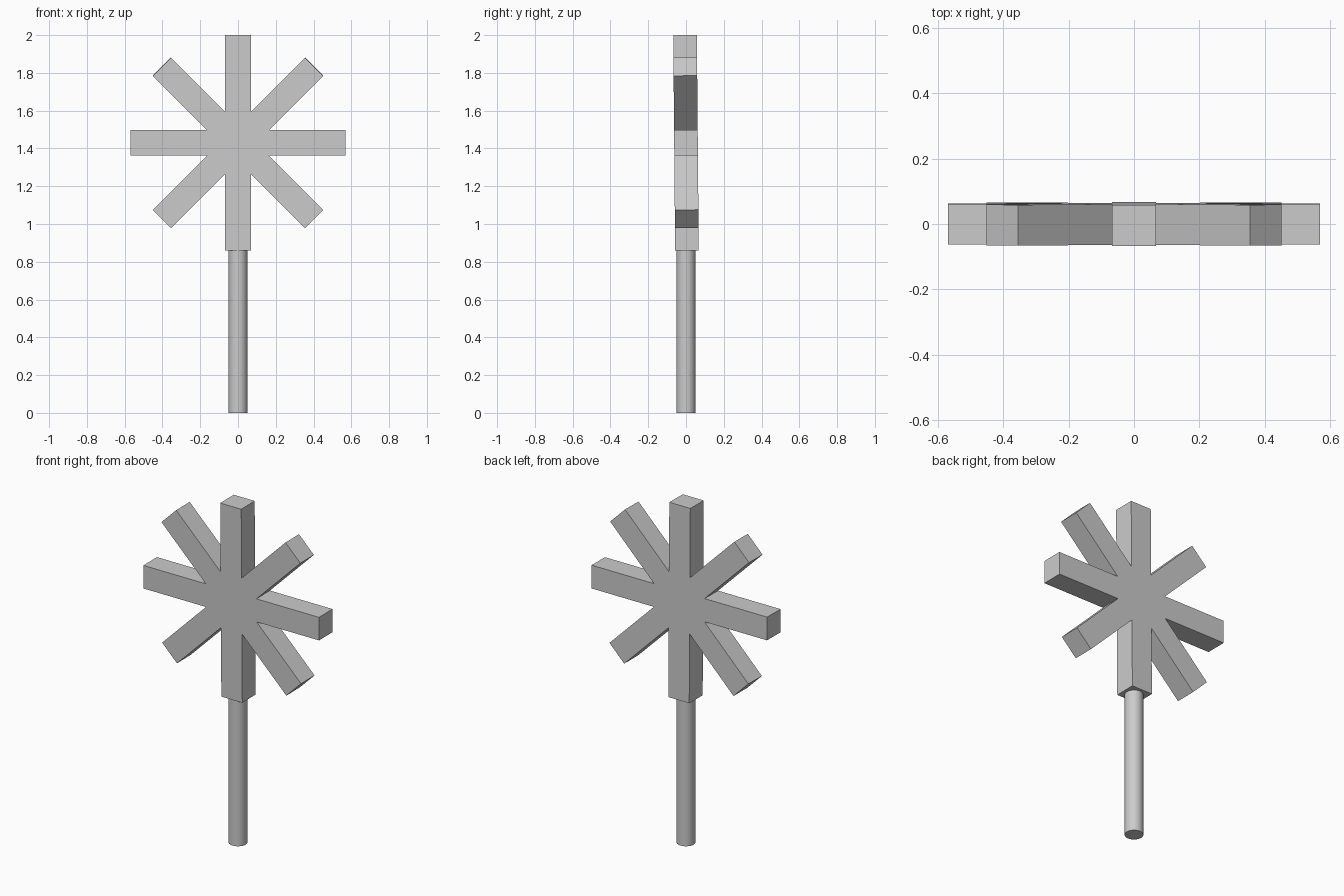
import bpy, bmesh
from math import radians, pi, sin, cos

if "Cube" in bpy.data.objects:
    bpy.data.objects.remove(bpy.data.objects["Cube"])

ARMS, REACH, HALF_WIDTH, DEPTH = 8, 0.57, 0.068, 0.125
STAR_Z, POLE_RADIUS, POLE_TOP = 1.43, 0.05, 0.90


def star_outline():
    """Tip corners of each arm, followed by the notch before the next arm."""
    notch = HALF_WIDTH / sin(pi / ARMS)
    points = []
    for i in range(ARMS):
        a = 2 * pi * i / ARMS
        for side in (-HALF_WIDTH, HALF_WIDTH):
            points.append((REACH * cos(a) - side * sin(a),
                           REACH * sin(a) + side * cos(a)))
        b = a + pi / ARMS
        points.append((notch * cos(b), notch * sin(b)))
    return points


# Eight-armed star head, leaning very slightly forward
bm = bmesh.new()
face = bm.faces.new([bm.verts.new((x, -DEPTH / 2, z)) for x, z in star_outline()])
extruded = bmesh.ops.extrude_face_region(bm, geom=[face], use_keep_orig=True)
moved = [g for g in extruded["geom"] if isinstance(g, bmesh.types.BMVert)]
bmesh.ops.translate(bm, verts=moved, vec=(0, DEPTH, 0))
bmesh.ops.recalc_face_normals(bm, faces=bm.faces)
mesh = bpy.data.meshes.new("star_head")
bm.to_mesh(mesh)
bm.free()
star = bpy.data.objects.new("star_head", mesh)
star.location = (0, 0, STAR_Z)
star.rotation_euler.x = radians(0.5)
bpy.context.collection.objects.link(star)

# Round handle, its top set into the lower arm
bpy.ops.mesh.primitive_cylinder_add(vertices=32, radius=POLE_RADIUS, depth=POLE_TOP,
                                    location=(0, 0, POLE_TOP / 2))
handle = bpy.context.object
handle.name = "handle"
bpy.ops.object.shade_smooth_by_angle(angle=radians(30))
